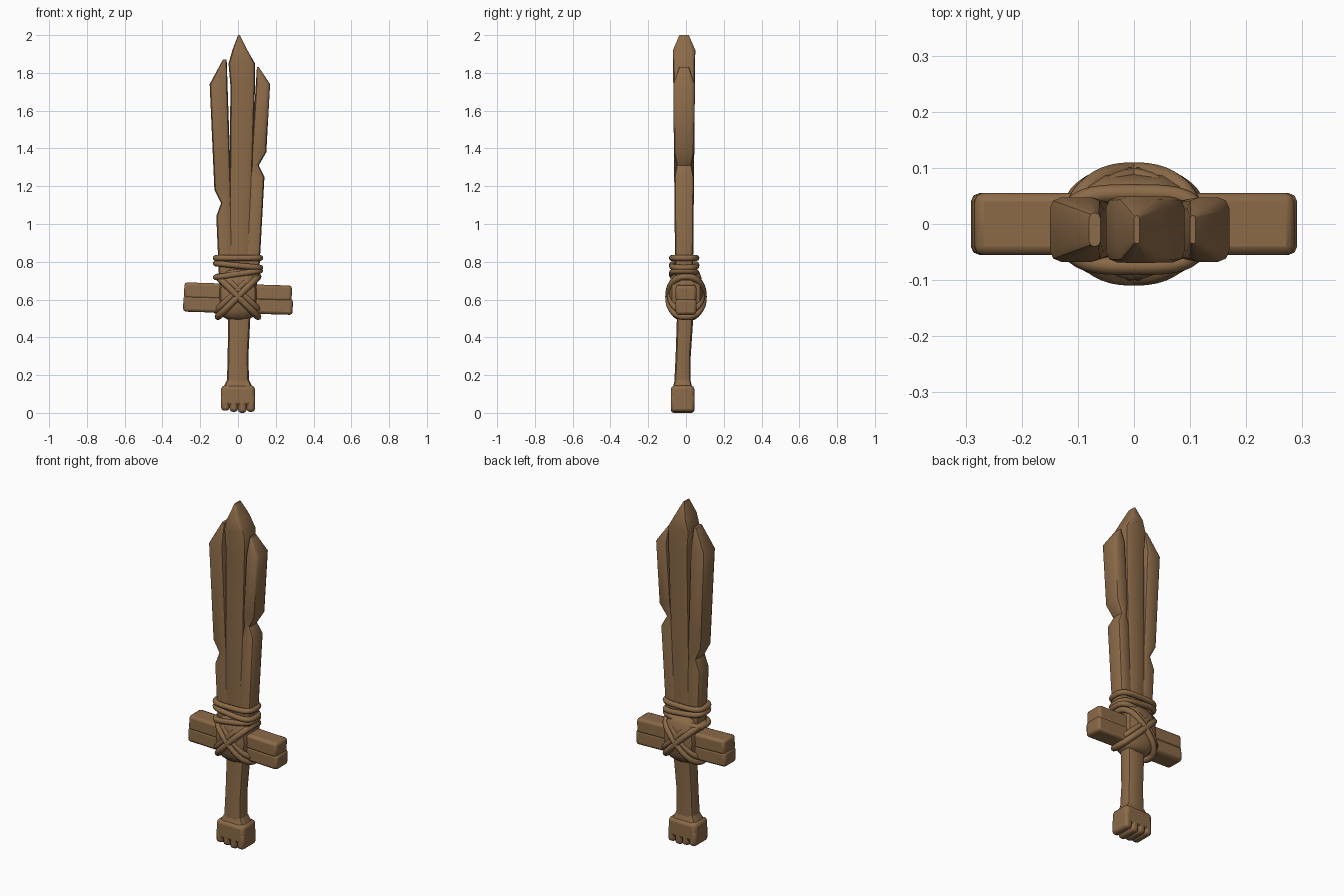
import bpy, bmesh, math
from mathutils import Vector

cube = bpy.data.objects.get("Cube")
if cube:
    bpy.data.objects.remove(cube, do_unlink=True)

wood = bpy.data.materials.new("worn brown wood")
wood.use_nodes = True
brown = (0.26, 0.145, 0.065, 1)
wood.diffuse_color = brown
wood.node_tree.nodes["Principled BSDF"].inputs["Base Color"].default_value = brown


def finish(name, data, angle=40):
    """Add the object to the scene, make it a mesh and smooth its soft edges."""
    data.materials.append(wood)
    obj = bpy.data.objects.new(name, data)
    bpy.context.collection.objects.link(obj)
    bpy.ops.object.select_all(action='DESELECT')
    obj.select_set(True)
    bpy.context.view_layer.objects.active = obj
    if obj.type == 'CURVE':
        bpy.ops.object.convert(target='MESH')
    bpy.ops.object.shade_smooth_by_angle(angle=math.radians(angle))
    return obj


def section(x, y, half_x, half_y, soft):
    """Rounded rectangle with three points on each corner."""
    radius = min(soft, half_x * 0.9, half_y * 0.9)
    for corner in range(4):
        middle = math.pi * (corner + 0.5) / 2
        centre_x = x + math.copysign(half_x - radius, math.cos(middle))
        centre_y = y + math.copysign(half_y - radius, math.sin(middle))
        for step in (-1, 0, 1):
            angle = middle + step * math.pi / 4
            yield centre_x + radius * math.cos(angle), centre_y + radius * math.sin(angle)


def loft(name, rows, soft=0.02):
    """Skin upright sections, each given as height, x, y, half width and half depth."""
    bm = bmesh.new()
    rings = []
    for height, *shape in rows:
        rings.append([bm.verts.new((x, y, height)) for x, y in section(*shape, soft)])
    for low, high in zip(rings, rings[1:]):
        for i in range(len(low)):
            bm.faces.new((low[i - 1], low[i], high[i], high[i - 1]))
    bm.faces.new(rings[0])
    bm.faces.new(rings[-1])
    bmesh.ops.recalc_face_normals(bm, faces=bm.faces)
    mesh = bpy.data.meshes.new(name)
    bm.to_mesh(mesh)
    bm.free()
    return finish(name, mesh)


def block(name, centre, size, soft=0.015, tilt=0):
    """Box with worn, rounded edges."""
    bm = bmesh.new()
    bmesh.ops.create_cube(bm, size=1)
    bmesh.ops.scale(bm, vec=size, verts=bm.verts)
    mesh = bpy.data.meshes.new(name)
    bm.to_mesh(mesh)
    bm.free()
    obj = finish(name, mesh)
    obj.location = centre
    obj.rotation_euler.y = tilt
    bevel = obj.modifiers.new("worn edges", 'BEVEL')
    bevel.width = soft
    bevel.segments = 2


def rope(name, centre, half_x, half_y, tilt, thickness, squareness):
    """Closed loop around the sword, tilted in the front plane."""
    curve = bpy.data.curves.new(name, 'CURVE')
    curve.dimensions = '3D'
    curve.bevel_depth = thickness
    curve.bevel_resolution = 2
    line = curve.splines.new('POLY')
    count = 40
    line.points.add(count - 1)
    line.use_cyclic_u = True
    for i, point in enumerate(line.points):
        cosine = math.cos(math.tau * i / count)
        sine = math.sin(math.tau * i / count)
        along = half_x * math.copysign(abs(cosine) ** squareness, cosine)
        across = half_y * math.copysign(abs(sine) ** squareness, sine)
        offset = Vector((along * math.cos(tilt), across, along * math.sin(tilt)))
        point.co = (*(Vector(centre) + offset), 1)
    finish(name, curve, angle=60)


def plank_row(height, inner, outer):
    """Blade section that thickens upward and thins where the plank narrows."""
    half_x = abs(outer - inner) / 2
    half_y = min(0.04 + height / 100, half_x + 0.02)
    return height, (inner + outer) / 2, -0.01, half_x, half_y


def side_plank(name, side, edge, inner_foot, inner_tip):
    """Outer plank: its seam leans outward while its edge is chipped."""
    foot, tip = edge[0][0], edge[-1][0]
    rows = []
    for height, outer in edge:
        rise = (height - foot) / (tip - foot)
        inner = inner_foot + (inner_tip - inner_foot) * rise
        rows.append(plank_row(height, side * inner, side * outer))
    loft(name, rows)


# Blade: three splintered planks, with a chip in each outer edge
side_plank("blade_right_plank", -1, [
    (0.7, 0.1), (1.04, 0.115), (1.11, 0.09), (1.18, 0.125),
    (1.74, 0.15), (1.87, 0.08)], inner_foot=0.02, inner_tip=0.06)
side_plank("blade_left_plank", 1, [
    (0.7, 0.11), (1.25, 0.14), (1.31, 0.11), (1.38, 0.15),
    (1.74, 0.17), (1.83, 0.11)], inner_foot=0.03, inner_tip=0.1)
loft("blade_middle_plank", [plank_row(*row) for row in [
    (0.7, -0.05, 0.06), (1.73, -0.04, 0.09), (1.85, -0.05, 0.09),
    (1.92, -0.03, 0.05), (2, 0, 0.01)]])

# Grip leans slightly toward the front at its foot
loft("grip", [
    (0.1, 0, -0.02, 0.06, 0.045),
    (0.3, 0, -0.015, 0.055, 0.04),
    (0.6, 0.01, 0, 0.06, 0.045)], soft=0.025)

# Swollen core under the lashing
core = []
for step in range(-4, 5):
    angle = step * math.pi / 9
    girth = math.cos(angle) ** 0.4
    core.append((0.63 + 0.14 * math.sin(angle), 0, 0, 0.105 * girth, 0.09 * girth))
loft("lashing_core", core, soft=0.05)

# Pommel: a worn block, a collar and a row of split ends
pommel_y, pommel_depth = -0.018, 0.125
block("pommel", (0, pommel_y, 0.09), (0.18, pommel_depth, 0.11), soft=0.02)
loft("pommel_collar", [
    (0.12, 0, pommel_y, 0.085, 0.055), (0.18, 0, pommel_y, 0.055, 0.04)])
split_ends = 4
for i in range(split_ends):
    middle = (i + 0.5) / split_ends - 0.5
    foot = 0.012 * abs(i - 2) / 2
    top = 0.1
    block(f"pommel_split_end_{i + 1}", (0.18 * middle, pommel_y, (foot + top) / 2),
          (0.044, pommel_depth, top - foot))

# Crossguard: a board split into two strips, drooping to its left
for name, height, length in (("upper", 0.64, 0.57), ("lower", 0.57, 0.58)):
    block(f"guard_{name}_strip", (0, 0, height), (length, 0.11, 0.085), tilt=0.03)

# Crossed lashing around the guard, two strands each way
for name, side in (("rising", 1), ("falling", -1)):
    tilt = side * math.pi / 4
    rope(f"cross_rope_{name}", (0, 0, 0.615), 0.15, 0.092, tilt, 0.018, 0.85)
    rope(f"inner_cross_rope_{name}", (-0.02 * side, 0, 0.635), 0.135, 0.085, tilt, 0.016, 0.85)

# Wraps around the foot of the blade
for name, height, tilt in (("top", 0.82, 0), ("middle", 0.78, -0.1), ("bottom", 0.735, 0.15)):
    rope(f"blade_wrap_{name}", (0, -0.01, height), 0.118, 0.065, tilt, 0.016, 0.6)
